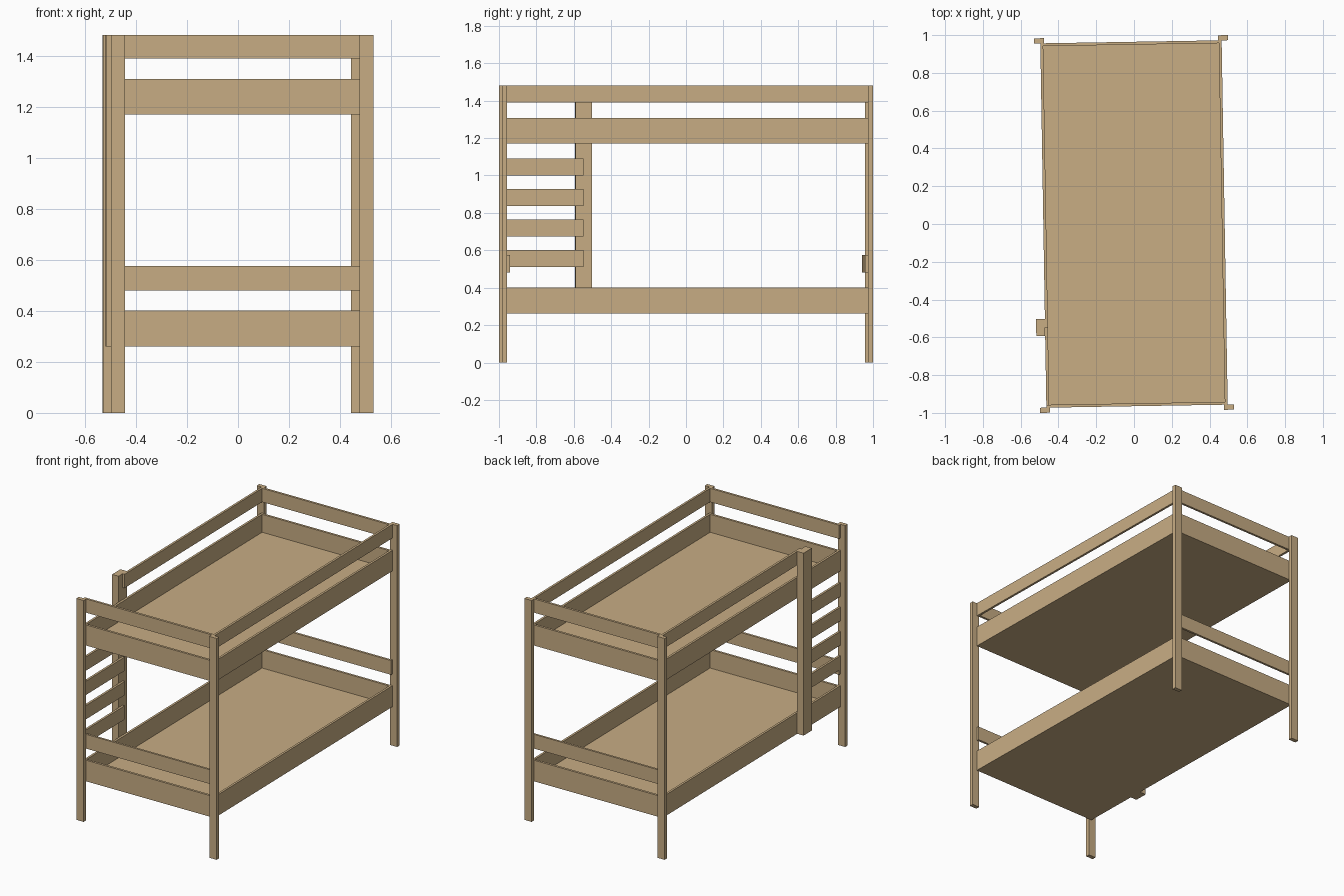
import bpy
import bmesh
from mathutils import Matrix, Vector

if "Cube" in bpy.data.objects:
    bpy.data.objects.remove(bpy.data.objects["Cube"])

# The whole bed stands slightly turned about z
TURN = Matrix.Rotation(0.0166, 4, 'Z')

wood = bpy.data.materials.new("light wood")
wood.diffuse_color = (0.578, 0.418, 0.231, 1)
wood.use_nodes = True
wood.node_tree.nodes["Principled BSDF"].inputs["Base Color"].default_value = wood.diffuse_color


def board(name, x, y, z):
    """Box from (min, max) ranges in the bed's own frame."""
    lo, hi = Vector((x[0], y[0], z[0])), Vector((x[1], y[1], z[1]))
    bm = bmesh.new()
    bmesh.ops.create_cube(bm, size=1)
    for v in bm.verts:
        v.co = TURN @ Vector([(a + b) / 2 + c * (b - a) for a, b, c in zip(lo, hi, v.co)])
    me = bpy.data.meshes.new(name)
    bm.to_mesh(me)
    bm.free()
    me.materials.append(wood)
    ob = bpy.data.objects.new(name, me)
    bpy.context.collection.objects.link(ob)
    return ob


def span(side, a, b):
    return tuple(sorted((side * a, side * b)))


XO, XI = 0.480, 0.465      # side rail outer / inner face
YO, YI = 0.9645, 0.9495    # end rail outer / inner face
TOP = 1.482
BED_RAILS = [(0.261, 0.402), (1.170, 1.308)]
TOP_GUARD = (1.390, TOP)
LOW_GUARD = (0.480, 0.575)
LADDER_Y = -0.540          # where rungs and the left guard end

# Corner posts
for sx in (-1, 1):
    for sy in (-1, 1):
        board("corner_post", span(sx, 0.460, 0.514), span(sy, YO, 0.9915), (0, TOP))

# End rails: bed rails, upper guard and lower guard at head and foot
for sy in (-1, 1):
    for z in BED_RAILS + [LOW_GUARD, TOP_GUARD]:
        board("end_rail", (-XO, XO), span(sy, YI, YO), z)

# Side bed rails and the panels between them
for z in BED_RAILS:
    for sx in (-1, 1):
        board("side_rail", span(sx, XI, XO), (-YI, YI), z)
    board("bed_panel", (-XI, XI), (-YI, YI), (z[0], z[0] + 0.018))

# Upper side guards; the left one leaves the ladder opening free
board("right_guard", (XI, XO), (-YI, YI), TOP_GUARD)
board("left_guard", (-XO, -XI), (LADDER_Y, YI), TOP_GUARD)

# Ladder: upright and four rungs
board("ladder_upright", (-0.527, -XO), (-0.584, -0.495), (0.261, TOP))
for i in range(4):
    z = 0.510 + i * 0.163
    board("ladder_rung", (-XO, -XI), (-YO, LADDER_Y), (z, z + 0.092))
